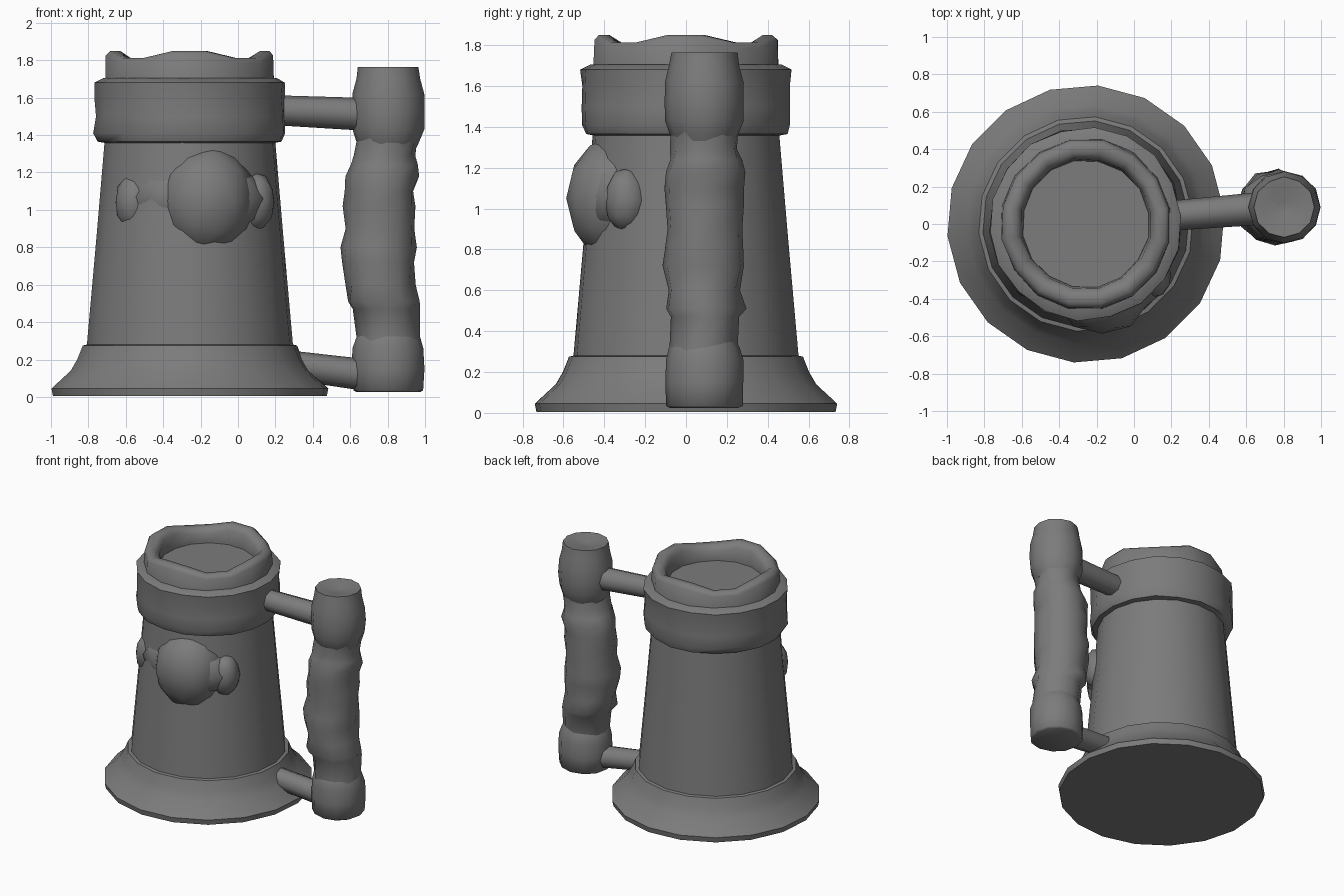
import bpy, bmesh, math, random
from mathutils import Vector

random.seed(4)
cube = bpy.data.objects.get("Cube")
if cube:
    bpy.data.objects.remove(cube)

grey = bpy.data.materials.new("stone grey")
grey.use_nodes = True
GREY = (0.2, 0.2, 0.2, 1)
grey.diffuse_color = GREY
grey.node_tree.nodes["Principled BSDF"].inputs["Base Color"].default_value = GREY

CUP = Vector((-0.257, 0, 0))
GRIP = Vector((0.803, 0.09, 0))


def finish(name, bm, angle=50):
    bmesh.ops.recalc_face_normals(bm, faces=bm.faces[:])
    mesh = bpy.data.meshes.new(name)
    bm.to_mesh(mesh)
    bm.free()
    mesh.materials.append(grey)
    obj = bpy.data.objects.new(name, mesh)
    bpy.context.collection.objects.link(obj)
    bpy.ops.object.select_all(action='DESELECT')
    obj.select_set(True)
    bpy.context.view_layer.objects.active = obj
    bpy.ops.object.shade_smooth_by_angle(angle=math.radians(angle))
    return obj


def lathe(name, profile, sides, centre, phase=0, jitter=0, angle=50, lift=None):
    """Stack of rings (radius, height, x shift), capped at both ends."""
    bm = bmesh.new()
    rings = []
    for r, z, dx in profile:
        ring = []
        for i in range(sides):
            a = math.radians(phase) + math.tau * i / sides
            rr = r + random.uniform(-jitter, jitter)
            zz = z + (lift(i, z) if lift else 0)
            ring.append(bm.verts.new(centre + Vector((dx + rr * math.cos(a), rr * math.sin(a), zz))))
        rings.append(ring)
    for low, high in zip(rings, rings[1:]):
        for i in range(sides):
            j = (i + 1) % sides
            bm.faces.new((low[i], low[j], high[j], high[i]))
    bm.faces.new(rings[0])
    bm.faces.new(rings[-1])
    return finish(name, bm, angle)


def straight(pairs):
    return [(r, z, 0) for r, z in pairs]


def bulge(name, centre, size, jitter=0.0):
    """Low-poly carved lump."""
    bm = bmesh.new()
    bmesh.ops.create_icosphere(bm, subdivisions=2, radius=1)
    for v in bm.verts:
        v.co *= 1 + random.uniform(-jitter, jitter)
        v.co = Vector(centre) + Vector([c * s for c, s in zip(v.co, size)])
    return finish(name, bm, 60)


def strut(name, start, end, radius):
    """Short round bar between the cup and the handle."""
    bm = bmesh.new()
    a, b = Vector(start), Vector(end)
    turn = (b - a).to_track_quat('Z', 'Y').to_matrix().to_4x4()
    turn.translation = (a + b) / 2
    bmesh.ops.create_cone(bm, cap_ends=True, segments=8, radius1=radius * 0.9,
                          radius2=radius, depth=(b - a).length, matrix=turn)
    return finish(name, bm)


# Flared foot
lathe("flared_foot", straight([(0.735, 0.005), (0.743, 0.045), (0.64, 0.14), (0.605, 0.2),
                               (0.575, 0.275), (0.53, 0.285)]), 18, CUP, 85)

# Tapered body
lathe("cup_body", straight([(0.56, 0.2), (0.552, 0.29), (0.502, 0.85), (0.455, 1.4)]), 18, CUP, 85)

# Thick collar below the rim
lathe("collar", straight([(0.44, 1.355), (0.495, 1.365), (0.515, 1.41), (0.51, 1.5), (0.508, 1.6),
                          (0.515, 1.68), (0.465, 1.705), (0.4, 1.705)]), 18, CUP, 85, 0.006)


# Uneven rim with a shallow hollow
def rim_lift(i, z):
    return (0.025 if i % 4 in (0, 1) else -0.012) if z > 1.78 else 0


lathe("rim_and_hollow", straight([(0.46, 1.65), (0.455, 1.8), (0.43, 1.825), (0.385, 1.825),
                                  (0.35, 1.79), (0.342, 1.72), (0.335, 1.62), (0.2, 1.585),
                                  (0.05, 1.575)]), 16, CUP, 78, 0.004, 60, rim_lift)

# Carved boss on the front with a smaller lump on either side
bulge("front_boss", (-0.17, -0.35, 1.05), (0.26, 0.24, 0.305), 0.02)
bulge("boss_base", (-0.2, -0.33, 1.06), (0.36, 0.18, 0.22), 0.04)
for side, x in (("right", -0.55), ("left", 0.09)):
    bulge(side + "_side_lump", (x, -0.29, 1.04), (0.11, 0.11, 0.16), 0.05)

# Handle: knobs at both ends
lathe("lower_knob", straight([(0.17, 0.025), (0.188, 0.035), (0.192, 0.15), (0.19, 0.26),
                              (0.172, 0.32), (0.15, 0.36)]), 12, GRIP, 0, 0.003, 60)
lathe("upper_knob", straight([(0.15, 1.33), (0.17, 1.37), (0.19, 1.43), (0.195, 1.52), (0.19, 1.62),
                              (0.172, 1.7), (0.16, 1.765), (0.11, 1.76), (0.03, 1.74)]),
      12, GRIP, 0, 0.003, 60)

# Handle: lumpy finger grip
lathe("grip", [(0.165, 0.3, 0), (0.17, 0.47, -0.01), (0.195, 0.51, -0.03), (0.185, 0.6, -0.04),
               (0.2, 0.72, -0.05), (0.2, 0.8, -0.05), (0.182, 0.9, -0.04), (0.195, 1.02, -0.04),
               (0.185, 1.1, -0.04), (0.198, 1.18, -0.03), (0.178, 1.24, -0.02), (0.163, 1.29, -0.01),
               (0.165, 1.4, 0)], 12, GRIP, 0, 0.012, 60)

# Bars joining the handle to the cup
strut("upper_strut", (0.15, 0.04, 1.535), (0.7, 0.085, 1.51), 0.088)
strut("lower_strut", (0.2, 0.04, 0.18), (0.7, 0.085, 0.115), 0.085)
